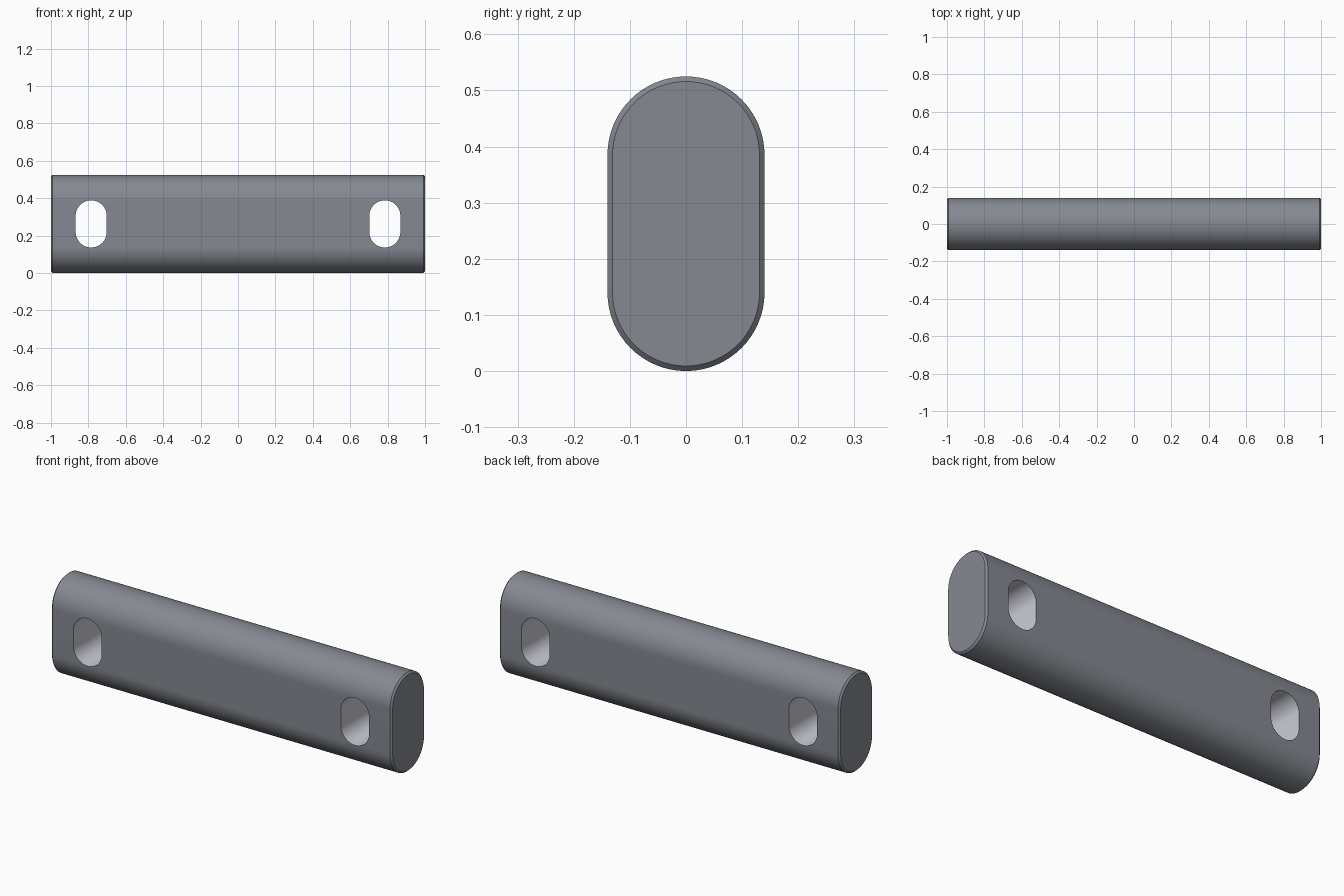
import bpy, bmesh
from math import sin, cos, pi

if "Cube" in bpy.data.objects:
    bpy.data.objects.remove(bpy.data.objects["Cube"])


def stadium(radius, half_height, n=32):
    """Outline of an upright slot shape centred on the origin."""
    s = half_height - radius
    top = [(radius * cos(pi * i / n), s + radius * sin(pi * i / n)) for i in range(n + 1)]
    return top + [(-a, -b) for a, b in top]


def material(name, colour):
    mat = bpy.data.materials.new(name)
    mat.diffuse_color = (*colour, 1)
    mat.use_nodes = True
    mat.node_tree.nodes["Principled BSDF"].inputs["Base Color"].default_value = mat.diffuse_color
    return mat


def loft(name, rings):
    """Skin a list of matching closed rings and cap both ends."""
    bm = bmesh.new()
    loops = [[bm.verts.new(p) for p in ring] for ring in rings]
    n = len(loops[0])
    for a, b in zip(loops, loops[1:]):
        for i in range(n):
            j = (i + 1) % n
            bm.faces.new((a[i], a[j], b[j], b[i]))
    bm.faces.new(loops[0])
    bm.faces.new(loops[-1])
    bmesh.ops.recalc_face_normals(bm, faces=bm.faces[:])
    mesh = bpy.data.meshes.new(name)
    bm.to_mesh(mesh)
    bm.free()
    obj = bpy.data.objects.new(name, mesh)
    bpy.context.collection.objects.link(obj)
    return obj


R, H, C = 0.14, 0.2625, 0.009   # body radius, half height, end chamfer

# Bar with chamfered ends
bar = loft("slotted_bar", [
    [(x, y, z + H) for y, z in stadium(R - inset, H - inset)]
    for x, inset in ((-1, C), (-1 + C, 0), (1 - C, 0), (1, C))])
bar.data.materials.append(material("dark_steel", (0.235, 0.25, 0.285)))
bar.data.materials.append(material("bare_steel", (0.60, 0.61, 0.68)))

# Two through slots
for side in (-1, 1):
    cutter = loft("slot_cutter", [
        [(side * 0.785 + x, y, z + H) for x, z in stadium(0.083, 0.126)]
        for y in (-0.3, 0.3)])
    cutter.hide_render = True
    bpy.context.view_layer.objects.active = bar
    mod = bar.modifiers.new("slot", "BOOLEAN")
    mod.operation = "DIFFERENCE"
    mod.solver = "EXACT"
    mod.object = cutter
    bpy.ops.object.modifier_apply(modifier=mod.name)
    bpy.data.objects.remove(cutter)

# Slot walls are lighter than the outside
for face in bar.data.polygons:
    x, y, z = face.center
    in_slot = 0.69 < abs(x) < 0.88 and abs(y) < 0.1 and 0.13 < z < 0.4
    face.material_index = int(in_slot and abs(face.normal.y) < 0.1)

# Smooth curves, crisp edges
bpy.ops.object.select_all(action="DESELECT")
bar.select_set(True)
bpy.context.view_layer.objects.active = bar
bpy.ops.object.shade_smooth_by_angle(angle=pi / 6)
